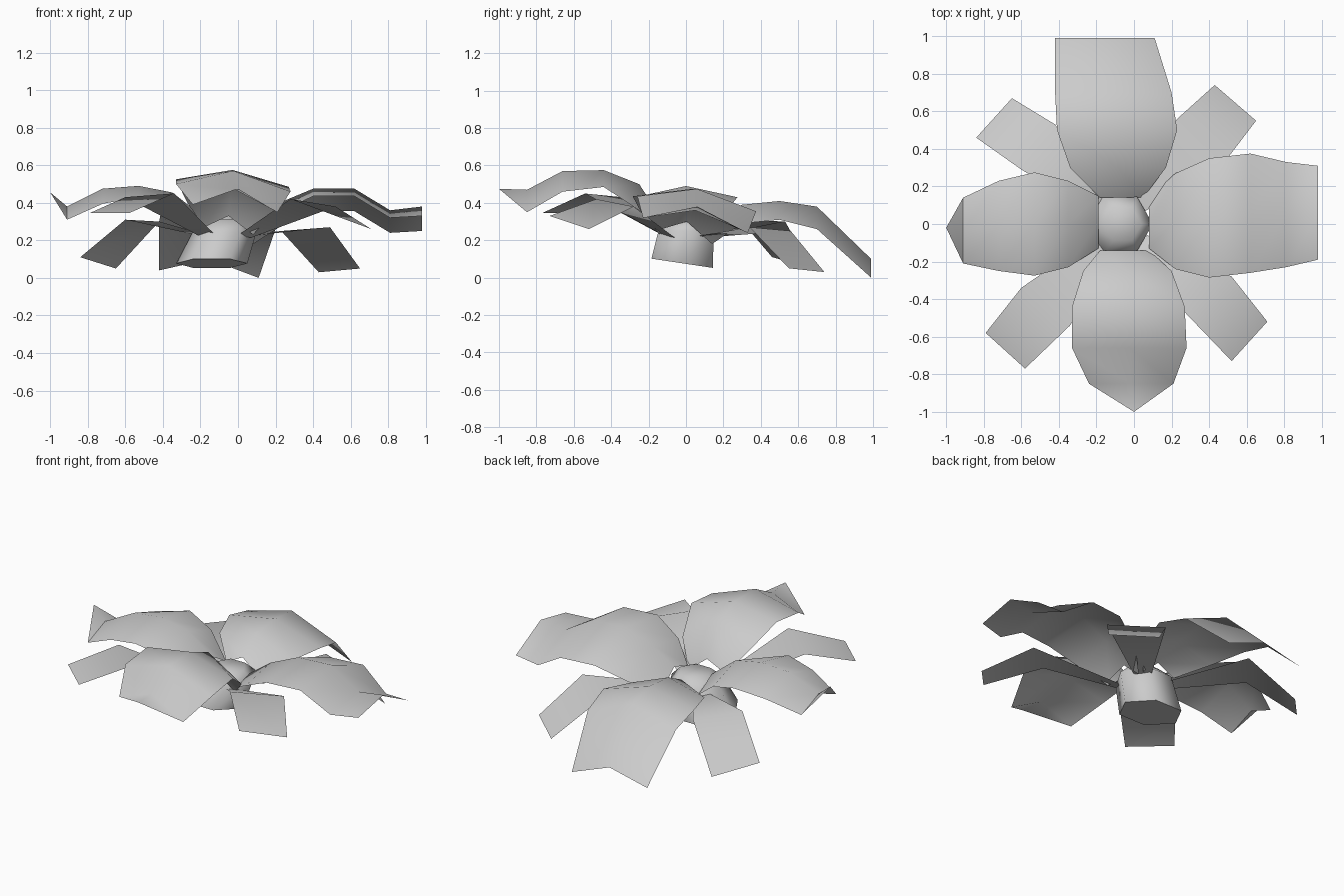
import bpy
import bmesh
import math
from mathutils import Matrix, Vector

old_cube = bpy.data.objects.get("Cube")
if old_cube:
    bpy.data.objects.remove(old_cube, do_unlink=True)

# One plain grey for the whole flower
grey = bpy.data.materials.new("plain_grey")
grey.use_nodes = True
colour = (0.6, 0.6, 0.6, 1)
grey.diffuse_color = colour
grey.node_tree.nodes["Principled BSDF"].inputs["Base Color"].default_value = colour


def finish(name, bm, smooth_angle):
    """Turn a bmesh into a named, shaded object."""
    mesh = bpy.data.meshes.new(name)
    bm.to_mesh(mesh)
    bm.free()
    mesh.materials.append(grey)
    obj = bpy.data.objects.new(name, mesh)
    bpy.context.collection.objects.link(obj)
    bpy.ops.object.select_all(action="DESELECT")
    obj.select_set(True)
    bpy.context.view_layer.objects.active = obj
    bpy.ops.object.shade_smooth_by_angle(angle=math.radians(smooth_angle))
    return obj


def sheet(name, rows):
    """Bridge rows of points into a thin sheet that faces upward."""
    bm = bmesh.new()
    grid = [[bm.verts.new(point) for point in row] for row in rows]
    for near, far in zip(grid, grid[1:]):
        for i in range(len(near) - 1):
            bm.faces.new((near[i], far[i], far[i + 1], near[i + 1]))
    bmesh.ops.remove_doubles(bm, verts=bm.verts[:], dist=0.001)
    bm.normal_update()
    for face in bm.faces:
        if face.normal.z < 0:
            face.normal_flip()
    return finish(name, bm, 60)


def petal(name, angle, tilt, stations):
    """Stations: distance out, low side, high side, ridge height, edge droop."""
    turn = Matrix.Rotation(math.radians(angle), 3, "Z")
    rows = []
    for out, low, high, ridge, droop in stations:
        lean = tilt if droop else 0
        row = [Vector((out, low, ridge - droop + lean)),
               Vector((out, (low + high) / 2, ridge)),
               Vector((out, high, ridge - droop - lean))]
        rows.append([turn @ point for point in row])
    return sheet(name, rows)


def sepal(name, bend, tip):
    """A narrow leaf running from the stem through a bend to a square tip."""
    bend = [Vector(p) for p in bend]
    tip = [Vector(p) for p in tip]
    middle = (bend[0] + bend[1]) / 2
    heart = Vector((-0.06, 0, 0.22))
    direction = Vector((middle.x, middle.y, 0)).normalized()
    root_mid = heart + direction * 0.13
    root = [root_mid + (p - middle) * 0.3 for p in bend]
    return sheet(name, [root, bend, tip])


# Four broad petals, each arched along a central ridge
petal("front_petal", -90, 0.02, [
    (.14, -.18, .08, .33, .08), (.25, -.27, .20, .50, .12),
    (.44, -.33, .27, .575, .07), (.66, -.33, .28, .57, .09),
    (.85, -.24, .21, .47, .10), (1, 0, 0, .475, 0)])
petal("left_petal", 0, 0.04, [
    (.08, -.13, .14, .30, .08), (.22, -.24, .27, .40, .09),
    (.40, -.285, .35, .475, .08), (.62, -.26, .375, .475, .08),
    (.81, -.23, .33, .36, .08), (.98, -.19, .31, .38, .09)])
petal("back_petal", 90, -0.02, [
    (.14, -.05, .18, .31, .08), (.30, -.17, .34, .39, .08),
    (.50, -.23, .41, .41, .08), (.70, -.20, .42, .38, .10),
    (.99, -.11, .42, .10, .08)])
petal("right_petal", 180, 0, [
    (.19, -.15, .13, .33, .08), (.35, -.23, .23, .455, .08),
    (.53, -.275, .275, .49, .06), (.72, -.23, .25, .475, .08),
    (.91, -.14, .21, .38, .07), (1, .02, .02, .455, 0)])

# Four sepals showing between the petals
sepal("front_left_sepal", [(.28, -.48, .42), (.52, -.28, .38)],
      [(.52, -.73, .33), (.71, -.52, .26)])
sepal("front_right_sepal", [(-.34, -.54, .45), (-.60, -.34, .43)],
      [(-.58, -.77, .345), (-.79, -.58, .345)])
sepal("back_left_sepal", [(.23, .56, .25), (.49, .34, .27)],
      [(.43, .74, .03), (.65, .55, .05)])
sepal("back_right_sepal", [(-.42, .53, .30), (-.60, .29, .31)],
      [(-.65, .67, .05), (-.84, .46, .11)])

# Six-sided leaning stem with a low domed cap
bm = bmesh.new()
rings = []
for x, y, z, radius, slope in [(-.14, -.02, .077, .19, -.15),
                               (-.07, 0, .25, .17, 0),
                               (-.06, 0, .31, .10, 0)]:
    ring = []
    for i in range(6):
        a = math.tau * i / 6
        dy = radius * math.sin(a)
        ring.append(bm.verts.new((x + radius * math.cos(a), y + dy, z + slope * dy)))
    rings.append(ring)
for lower, upper in zip(rings, rings[1:]):
    for i in range(6):
        j = (i + 1) % 6
        bm.faces.new((lower[i], lower[j], upper[j], upper[i]))
bm.faces.new(rings[0])
bm.faces.new(rings[-1])
bmesh.ops.recalc_face_normals(bm, faces=bm.faces[:])
finish("stem", bm, 65)
